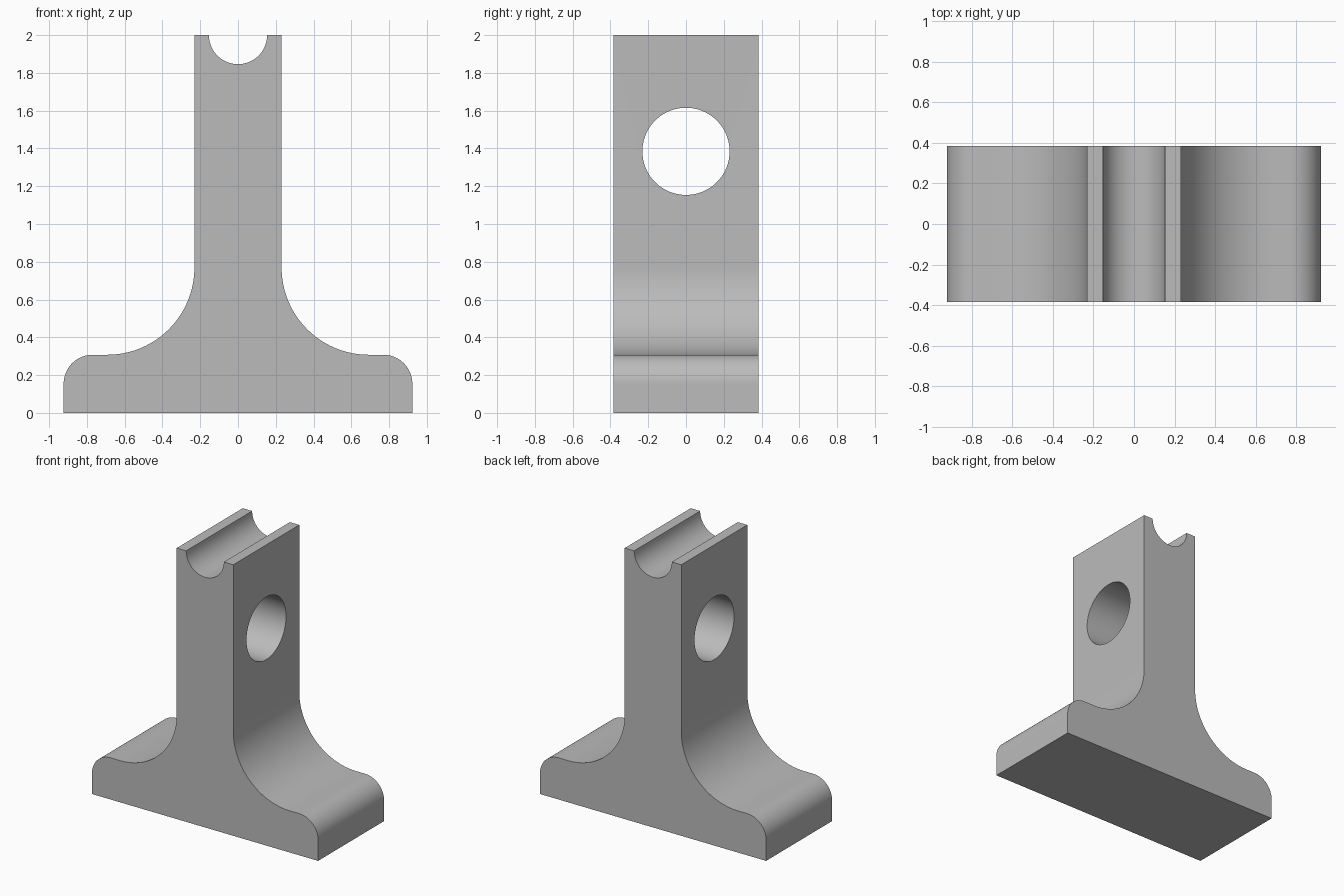
import bpy, bmesh
from math import sin, cos, radians

cube = bpy.data.objects.get("Cube")
if cube:
    bpy.data.objects.remove(cube, do_unlink=True)

U = 2 / 26          # one design unit; the part is 26 units tall
HALF_DEPTH = 5 * U

grey = bpy.data.materials.new("plain grey")
grey.use_nodes = True
colour = (0.5, 0.5, 0.5, 1)
grey.diffuse_color = colour
grey.node_tree.nodes["Principled BSDF"].inputs["Base Color"].default_value = colour


def arc(cx, cz, r, start, end, steps=24):
    angles = [radians(start + (end - start) * i / steps) for i in range(steps + 1)]
    return [(cx + r * cos(a), cz + r * sin(a)) for a in angles]


# Right half of the section: foot, rounded toe, large fillet, column, groove
half = [(12, 0)]
half += arc(10, 2, 2, 0, 90)
half += arc(9, 10, 6, 270, 180)
half += [(3, 26)]
half += arc(0, 26, 2, 0, -90)
mirrored = [(-x, z) for x, z in reversed(half[:-1])]
profile = half + mirrored

# Extrude the section along the depth
bm = bmesh.new()
face = bm.faces.new([bm.verts.new((x * U, -HALF_DEPTH, z * U)) for x, z in profile])
result = bmesh.ops.extrude_face_region(bm, geom=[face])
moved = [v for v in result["geom"] if isinstance(v, bmesh.types.BMVert)]
bmesh.ops.translate(bm, verts=moved, vec=(0, 2 * HALF_DEPTH, 0))
bmesh.ops.recalc_face_normals(bm, faces=bm.faces)
mesh = bpy.data.meshes.new("pedestal_bracket")
bm.to_mesh(mesh)
bm.free()
mesh.materials.append(grey)
bracket = bpy.data.objects.new("pedestal_bracket", mesh)
bpy.context.collection.objects.link(bracket)

# Round cross hole through the column
bpy.ops.mesh.primitive_cylinder_add(vertices=96, radius=3 * U, depth=10 * U,
                                    location=(0, 0, 18 * U),
                                    rotation=(0, radians(90), 0))
cutter = bpy.context.object
cutter.name = "hole_cutter"
cutter.data.materials.append(grey)
hole = bracket.modifiers.new("cross_hole", 'BOOLEAN')
hole.operation = 'DIFFERENCE'
hole.solver = 'EXACT'
hole.object = cutter

# Bake the hole, drop the cutter, and smooth the curved walls
bpy.ops.object.select_all(action='DESELECT')
bracket.select_set(True)
bpy.context.view_layer.objects.active = bracket
bpy.ops.object.modifier_apply(modifier=hole.name)
bpy.data.objects.remove(cutter, do_unlink=True)
bpy.ops.object.shade_smooth_by_angle(angle=radians(30))
